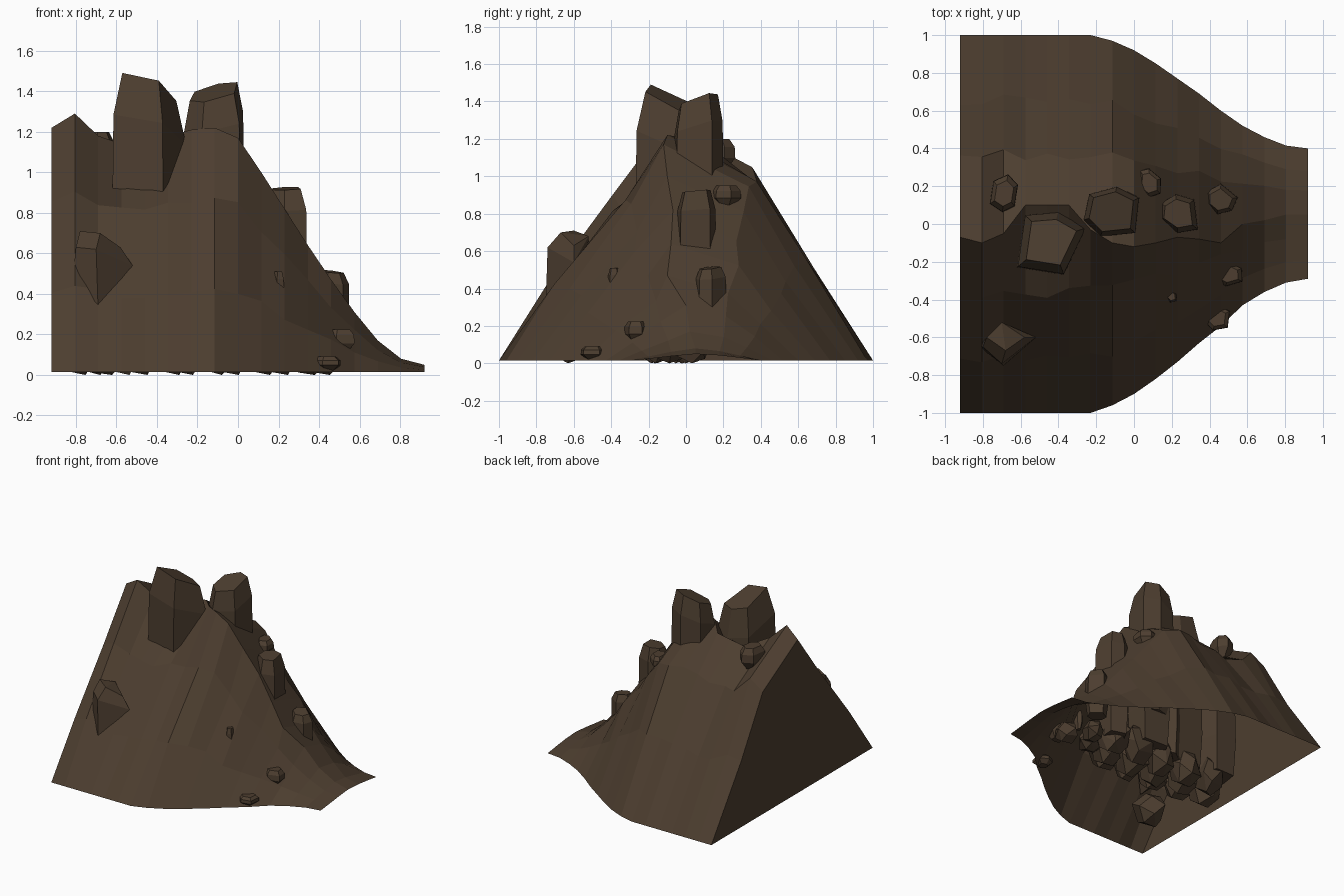
import bpy, bmesh, math, random

if "Cube" in bpy.data.objects:
    bpy.data.objects.remove(bpy.data.objects["Cube"])

rng = random.Random(7)
brown = bpy.data.materials.new("earth brown")
brown.diffuse_color = (0.074, 0.048, 0.029, 1)
brown.use_nodes = True
brown.node_tree.nodes["Principled BSDF"].inputs["Base Color"].default_value = brown.diffuse_color


def finish(name, bm):
    bmesh.ops.recalc_face_normals(bm, faces=bm.faces)
    me = bpy.data.meshes.new(name)
    bm.to_mesh(me)
    bm.free()
    me.materials.append(brown)
    ob = bpy.data.objects.new(name, me)
    bpy.context.collection.objects.link(ob)
    return ob


def bridge(bm, a, b, closed):
    n = len(a)
    for i in range(n if closed else n - 1):
        j = (i + 1) % n
        bm.faces.new((a[i], a[j], b[j], b[i]))


# Ridge shell: cross-sections along x, open underneath, closed at the left end
RIDGE_Z = [1.22, 1.29, 1.18, 1.14, 1.16, 1.18, 1.21, 1.22, 1.17,
           1.0, .82, .64, .47, .31, .17, .08, .05]
RIDGE_Y = [-.07, -.1, -.05, .1, .1, .1, -.03, -.1, -.12,
           -.1, -.07, -.08, -.1, 0, .02, .05, .05]
BACK_Y = [1, 1, 1, 1, 1, 1, 1, .97, .92, .85, .77, .69, .60, .52, .46, .415, .40]
FRONT_Y = [-1, -1, -1, -1, -1, -1, -1, -.96, -.90, -.82, -.73, -.63, -.54, -.43, -.36, -.31, -.29]
BASE = .015
# (side, share of the way to the base edge, share of ridge height)
ROWS = [(-1, 1, 0), (-1, .70, .335), (-1, .36, .71), (0, 0, 1),
        (1, .36, .80), (1, .66, .43), (1, 1, 0)]

bm = bmesh.new()
sections = []
for i, (rz, ry, by, fy) in enumerate(zip(RIDGE_Z, RIDGE_Y, BACK_Y, FRONT_Y)):
    ring = []
    mid = (by + fy) / 2
    for side, t, h in ROWS:
        edge = by if side > 0 else fy
        y = mid + (edge - mid) * t if side else ry
        z = BASE + (rz - BASE) * h
        if 0 < t < 1:
            size = min(1, rz)
            y += rng.uniform(-.035, .035) * size
            z += rng.uniform(-.02, .02) * size
        ring.append(bm.verts.new((-.92 + .115 * i, y, z)))
    sections.append(ring)
for a, b in zip(sections, sections[1:]):
    bridge(bm, a, b, False)
bm.faces.new(sections[0])
finish("ridge_shell", bm)


# Faceted boulder: outline lofted from z0 to a tilted, chamfered top
def boulder(name, outline, z0, z1, tilt=(0, 0), top=.78, foot=.75, shoulder=.75):
    cx = sum(p[0] for p in outline) / len(outline)
    cy = sum(p[1] for p in outline) / len(outline)
    bm = bmesh.new()
    rings = []
    for h, s in ((0, foot), (.4, 1), (shoulder, .97), (1, top)):
        ring = []
        for x, y in outline:
            dx, dy = (x - cx) * s, (y - cy) * s
            z = z0 + (z1 - z0) * h + (tilt[0] * dx + tilt[1] * dy) * h
            ring.append(bm.verts.new((cx + dx, cy + dy, z)))
        rings.append(ring)
    for a, b in zip(rings, rings[1:]):
        bridge(bm, a, b, True)
    bm.faces.new(rings[0])
    bm.faces.new(rings[-1])
    return finish(name, bm)


# Angular stone: convex hull around a few points
def hull_stone(name, points):
    bm = bmesh.new()
    for p in points:
        bm.verts.new(p)
    res = bmesh.ops.convex_hull(bm, input=bm.verts)
    loose = [v for v in bm.verts if not v.link_faces]
    bmesh.ops.delete(bm, geom=loose, context='VERTS')
    bmesh.ops.dissolve_limit(bm, angle_limit=.2, verts=bm.verts, edges=bm.edges)
    return finish(name, bm)


def chunk(name, cx, cy, z0, r, height, count=14):
    pts = []
    for k in range(count):
        # evenly spiralled directions, roughened
        h = 1 - 2 * (k + .5) / count
        a = k * 2.4 + rng.uniform(-.4, .4)
        w = math.sqrt(1 - h * h) * rng.uniform(.85, 1.15)
        pts.append((cx + r * w * math.cos(a), cy + r * w * math.sin(a),
                    max(0, z0 + height * (.5 + .54 * h))))
    return hull_stone(name, pts)


def rough_outline(cx, cy, rx, ry, n, turn=0):
    pts = []
    for k in range(n):
        a = turn + 2 * math.pi * (k + rng.uniform(-.2, .2)) / n
        r = rng.uniform(.9, 1.08)
        pts.append((cx + rx * r * math.cos(a), cy + ry * r * math.sin(a)))
    return pts


# Two tall summit rocks
boulder("summit_rock_left", [(-.58, .05), (-.40, .065), (-.25, -.02), (-.37, -.27), (-.62, -.23)],
        .35, 1.41, (-.28, -.42), .72, .7, .8)
boulder("summit_rock_right", [(-.24, .16), (-.09, .2), (.03, .14), (.01, -.05), (-.18, -.07), (-.27, .02)],
        .4, 1.395, (.25, .35), .78, .7, .85)

# Rocks stepping down the crest
boulder("crest_rock_upper", [(.14, .11), (.22, .16), (.32, .13), (.34, -.03), (.23, -.05), (.13, .02)],
        .35, .92, (.05, .1), .72, .7, .82)
boulder("crest_rock_lower", [(.38, .17), (.46, .215), (.55, .14), (.52, .07), (.44, .05), (.38, .1)],
        .15, .51, (-.1, .1), .7, .8, .85)

# Large pointed rock on the front slope
hull_stone("front_slope_rock", [
    (-.82, -.65, .43), (-.80, -.65, .63), (-.78, -.60, .71), (-.70, -.52, .68),
    (-.68, -.67, .70), (-.70, -.74, .62), (-.58, -.60, .63), (-.52, -.60, .54),
    (-.58, -.67, .46), (-.69, -.75, .31), (-.68, -.55, .33)])

# Small scattered stones: centre, radii, bottom, top
for name, cx, cy, rx, ry, z0, z1 in (
        ("back_stone_high", -.685, .165, .085, .105, 1.03, 1.2),
        ("back_stone_low", .08, .215, .07, .085, .84, .95),
        ("side_stone", .5, -.27, .08, .065, .11, .225),
        ("foot_stone", .44, -.5, .075, .07, .02, .09),
        ("chip_stone", .2, -.385, .03, .035, .36, .51)):
    boulder(name, rough_outline(cx, cy, rx, ry, 6, .4), z0, z1, (0, 0), .68, .5)

# Tall buried columns beneath the summit
for name, cx, cy, r, z0, z1 in (
        ("column_a", -.5, -.08, .18, .15, .85), ("column_b", -.12, .02, .16, .15, .85),
        ("column_c", -.75, 0, .15, .15, .85), ("column_d", .22, .04, .11, .1, .5),
        ("column_e", -.3, -.03, .14, .15, .8)):
    boulder(name, rough_outline(cx, cy, r, r, 5, rng.random()), z0, z1, (0, 0), .7, .9)

# Low rubble pile strung out under the crest
for k in range(18):
    x = -.8 + 1.3 * k / 17
    y = (-.16, .0, -.28)[k % 3] + rng.uniform(-.04, .04)
    if x > .2:
        y = y * .6 + .02
    big = x < .25
    chunk("rubble_%d" % (k + 1), x, y, (0, .0, .05)[k % 3], .125 if big else .09, .3 if big else .16)
chunk("rubble_front", -.67, -.63, 0, .12, .24)
